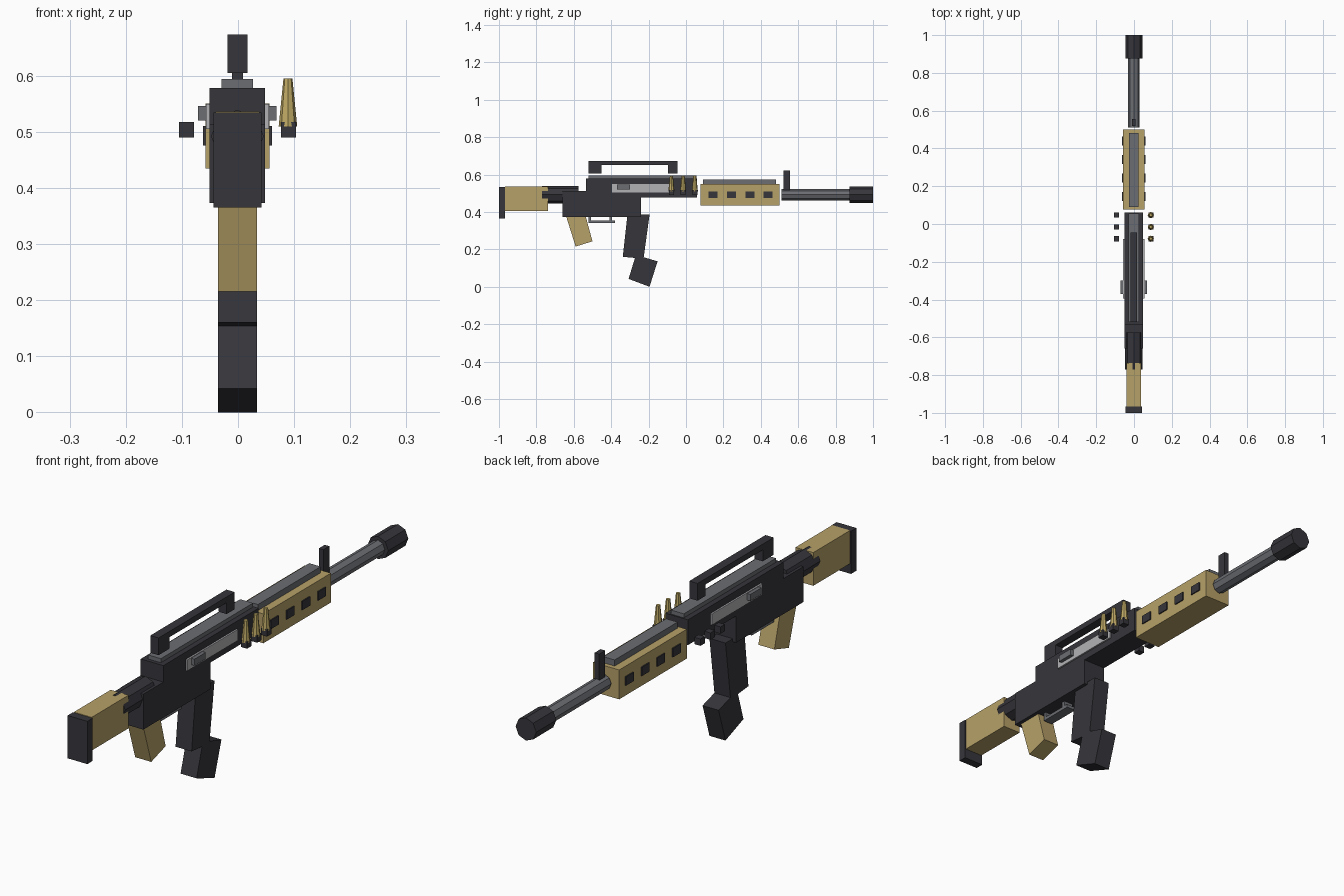
import bpy, bmesh, math
from mathutils import Matrix, Vector

if "Cube" in bpy.data.objects:
    bpy.data.objects.remove(bpy.data.objects["Cube"], do_unlink=True)

CX = -0.001      # body centre line
BORE = 0.492     # barrel axis height


def material(name, rgb):
    m = bpy.data.materials.new(name)
    m.use_nodes = True
    m.diffuse_color = (*rgb, 1)
    m.node_tree.nodes["Principled BSDF"].inputs["Base Color"].default_value = (*rgb, 1)
    return m


DARK = material("dark_metal", (0.037, 0.036, 0.044))
STEEL = material("gunmetal", (0.15, 0.155, 0.17))
LIGHT = material("light_steel", (0.45, 0.44, 0.46))
TAN = material("tan_furniture", (0.47, 0.355, 0.14))
BRASS = material("brass", (0.52, 0.40, 0.13))


def finish(name, bm, mat):
    bmesh.ops.recalc_face_normals(bm, faces=bm.faces)
    me = bpy.data.meshes.new(name)
    bm.to_mesh(me)
    bm.free()
    me.materials.append(mat)
    ob = bpy.data.objects.new(name, me)
    bpy.context.collection.objects.link(ob)
    return ob


def box(name, mat, y, z, half, x=0):
    """Box from y and z ranges and a half width about x."""
    bm = bmesh.new()
    size = Vector((2 * half, y[1] - y[0], z[1] - z[0]))
    mid = Vector((CX + x, sum(y) / 2, sum(z) / 2))
    bmesh.ops.create_cube(bm, size=1, matrix=Matrix.Translation(mid) @ Matrix.Diagonal((*size, 1)))
    return finish(name, bm, mat)


def prism(name, mat, profile, half):
    """Side profile in (y, z) extruded across the width."""
    bm = bmesh.new()
    face = bm.faces.new([bm.verts.new((CX - half, y, z)) for y, z in profile])
    ext = bmesh.ops.extrude_face_region(bm, geom=[face])["geom"]
    bmesh.ops.translate(bm, vec=(2 * half, 0, 0),
                        verts=[v for v in ext if isinstance(v, bmesh.types.BMVert)])
    return finish(name, bm, mat)


def tube(name, mat, y, r):
    """Eight-sided rod along the bore line."""
    bm = bmesh.new()
    m = Matrix.Translation((CX, sum(y) / 2, BORE)) @ Matrix.Rotation(math.pi / 2, 4, "X")
    bmesh.ops.create_cone(bm, cap_ends=True, segments=8, radius1=r, radius2=r,
                          depth=y[1] - y[0], matrix=m)
    return finish(name, bm, mat)


# Stock
box("butt_pad", DARK, (-1, -0.967), (0.365, 0.534), 0.043)
box("stock", TAN, (-0.967, -0.737), (0.405, 0.536), 0.039)
tube("buffer_tube", DARK, (-0.77, -0.575), 0.047)

# Receiver
box("lower_receiver", DARK, (-0.66, -0.24), (0.373, 0.513), 0.0495)
box("upper_receiver", DARK, (-0.535, 0.06), (0.478, 0.578), 0.0495)
box("top_rail", STEEL, (-0.52, 0.055), (0.578, 0.594), 0.028)
box("side_plate", LIGHT, (-0.395, -0.08), (0.505, 0.549), 0.056)
box("charging_lever", STEEL, (-0.37, -0.3), (0.52, 0.546), 0.07)

# Carry handle
box("handle_bar", DARK, (-0.52, -0.045), (0.65, 0.673), 0.018)
box("handle_rear_post", DARK, (-0.52, -0.452), (0.605, 0.65), 0.018)
box("handle_front_post", DARK, (-0.095, -0.045), (0.605, 0.65), 0.018)

# Grip, magazine and trigger guard
prism("grip", TAN, [(-0.645, 0.39), (-0.54, 0.39), (-0.5, 0.243), (-0.59, 0.215)], 0.035)
prism("magazine_upper", DARK, [(-0.313, 0.385), (-0.195, 0.385), (-0.227, 0.15), (-0.338, 0.16)], 0.035)
prism("magazine_lower", DARK, [(-0.268, 0.17), (-0.152, 0.136), (-0.195, 0), (-0.307, 0.042)], 0.035)
box("trigger_guard", STEEL, (-0.52, -0.38), (0.34, 0.353), 0.02)
box("guard_rear_post", STEEL, (-0.52, -0.508), (0.353, 0.373), 0.02)
box("guard_front_post", STEEL, (-0.41, -0.395), (0.353, 0.373), 0.02)

# Handguard with vents on both sides
box("handguard", TAN, (0.078, 0.5), (0.434, 0.55), 0.057)
box("handguard_rail", STEEL, (0.09, 0.482), (0.55, 0.574), 0.025)
for i in range(4):
    y = 0.145 + 0.098 * i
    box(f"vent_{i + 1}", DARK, (y - 0.024, y + 0.024), (0.475, 0.51), 0.0615)

# Barrel
tube("barrel", STEEL, (0.51, 0.88), 0.03)
tube("muzzle", DARK, (0.875, 1), 0.045)
box("front_sight", DARK, (0.52, 0.557), (0.515, 0.622), 0.01)

# Shell holders on both sides, shells on the left only
for i in range(3):
    y = -0.078 + 0.0625 * i
    for side, sx in (("left", 1), ("right", -1)):
        box(f"shell_holder_{side}_{i + 1}", DARK, (y - 0.0135, y + 0.0135), (0.49, 0.517), 0.0135, 0.091 * sx)
    bm = bmesh.new()
    bmesh.ops.create_cone(bm, cap_ends=True, segments=8, radius1=0.0165, radius2=0.008,
                          depth=0.085, matrix=Matrix.Translation((CX + 0.09, y, 0.552)))
    finish(f"shell_{i + 1}", bm, BRASS)
